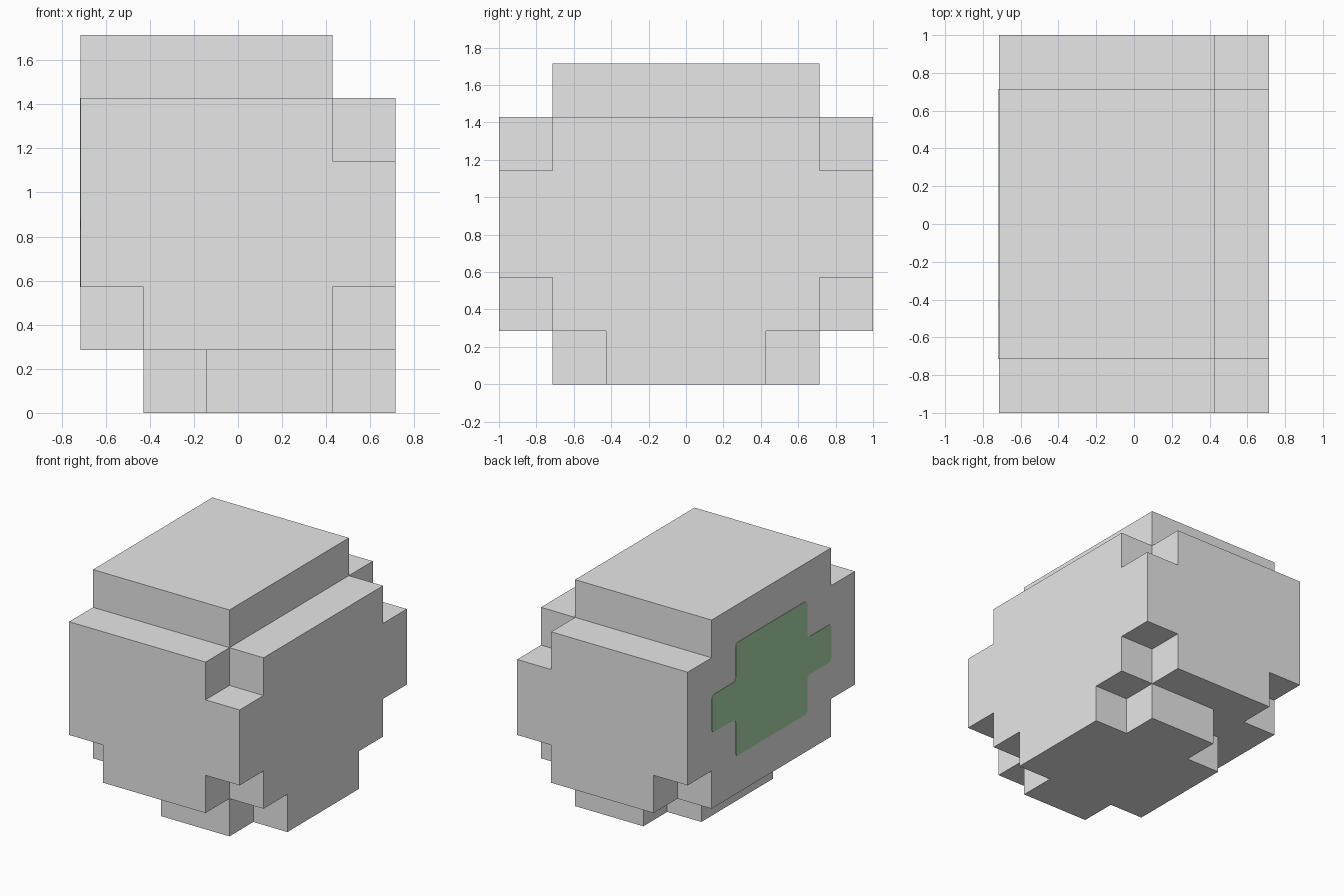
import bpy, bmesh
from mathutils import Vector

cube = bpy.data.objects.get("Cube")
if cube:
    bpy.data.objects.remove(cube, do_unlink=True)

U = 2 / 7                   # block size
NX, NY, NZ = 5, 7, 6        # block counts


def material(name, rgb):
    m = bpy.data.materials.new(name)
    m.use_nodes = True
    m.diffuse_color = (*rgb, 1)
    m.node_tree.nodes["Principled BSDF"].inputs["Base Color"].default_value = (*rgb, 1)
    return m


def add_object(name, bm, mat):
    bmesh.ops.recalc_face_normals(bm, faces=bm.faces)
    me = bpy.data.meshes.new(name)
    bm.to_mesh(me)
    bm.free()
    me.materials.append(mat)
    ob = bpy.data.objects.new(name, me)
    bpy.context.collection.objects.link(ob)
    return ob


def point(i, j, k):
    return Vector(((i - NX / 2) * U, (j - NY / 2) * U, k * U))


def filled(i, j, k):
    """Which blocks of the body are solid."""
    if not (0 <= i < NX and 0 <= j < NY and 0 <= k < NZ):
        return False
    end = j in (0, NY - 1)
    if k == 5:                                   # cap, open along the left side
        return i <= 3 and not end
    if k == 4:                                   # notched left corners
        return not (i == 4 and end)
    if k == 1:                                   # all four corners notched
        return not (i in (0, 4) and end)
    if k == 0:                                   # foot with cut corners
        return i >= 1 and not end and not (i in (1, 4) and j in (1, 5))
    return True


# Body: the exposed block sides, merged into large flat faces
bm = bmesh.new()
for i in range(NX):
    for j in range(NY):
        for k in range(NZ):
            if not filled(i, j, k):
                continue
            for axis in range(3):
                a, b = (axis + 1) % 3, (axis + 2) % 3
                for side in (0, 1):
                    nb = [i, j, k]
                    nb[axis] += 2 * side - 1
                    if filled(*nb):
                        continue
                    quad = []
                    for da, db in ((0, 0), (1, 0), (1, 1), (0, 1)):
                        c = [i, j, k]
                        c[axis] += side
                        c[a] += da
                        c[b] += db
                        quad.append(bm.verts.new(point(*c)))
                    bm.faces.new(quad if side else quad[::-1])
bmesh.ops.remove_doubles(bm, verts=bm.verts, dist=0.001)
bmesh.ops.dissolve_limit(bm, angle_limit=0.01, verts=bm.verts, edges=bm.edges)
add_object("body", bm, material("light grey", (0.8, 0.8, 0.8)))

# Side patch: thin plate with arms and softly rounded corners
outline = [(1, 3), (2, 3), (2, 2), (5, 2), (5, 3), (6, 3),
           (6, 4), (5, 4), (5, 5), (2, 5), (2, 4), (1, 4)]
bm = bmesh.new()
face = bm.faces.new([bm.verts.new(point(0, j, k)) for j, k in outline])
bmesh.ops.bevel(bm, geom=bm.verts[:], offset=0.03, offset_type='OFFSET',
                segments=3, profile=0.5, affect='VERTICES')
ext = bmesh.ops.extrude_face_region(bm, geom=bm.faces[:])
moved = [g for g in ext["geom"] if isinstance(g, bmesh.types.BMVert)]
bmesh.ops.translate(bm, verts=moved, vec=(-0.003, 0, 0))
add_object("side_patch", bm, material("soft green", (0.42, 0.70, 0.42)))
